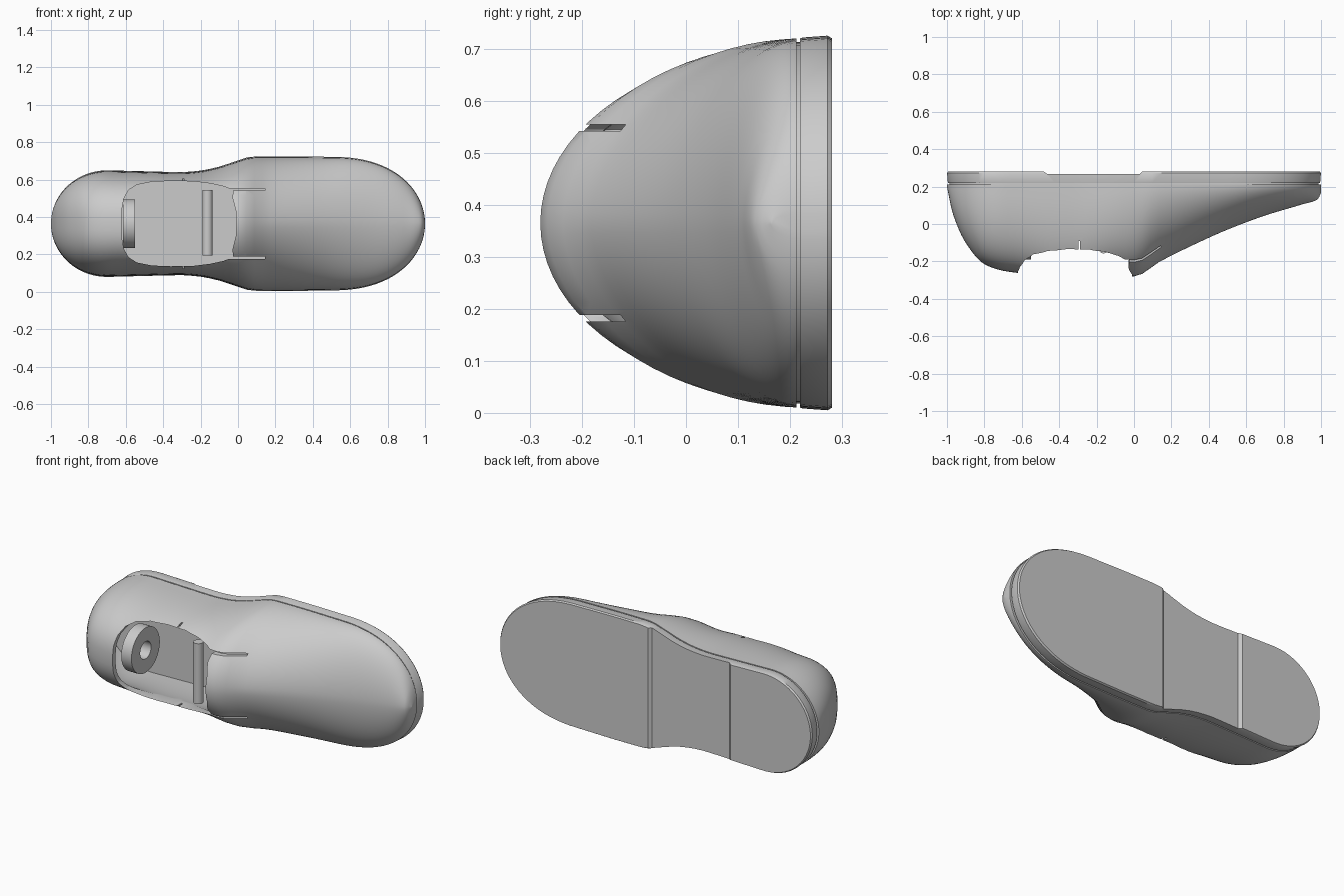
import bpy, bmesh, math

if "Cube" in bpy.data.objects:
    bpy.data.objects.remove(bpy.data.objects["Cube"])

ZC = 0.365  # mid-width of the shoe


def curve(pts, x):
    """Smooth (Hermite) interpolation through a few control points."""
    n = len(pts)
    i = max(0, min(n - 2, sum(1 for p in pts if p[0] <= x) - 1))

    def slope(k):
        def d(a):
            return (pts[a + 1][1] - pts[a][1]) / (pts[a + 1][0] - pts[a][0])
        if k == 0:
            return d(0)
        if k == n - 1:
            return d(n - 2)
        a, b = d(k - 1), d(k)
        return 0 if a * b <= 0 else 2 * a * b / (a + b)
    (x0, y0), (x1, y1) = pts[i], pts[i + 1]
    h = x1 - x0
    t = (x - x0) / h
    return ((2*t**3 - 3*t*t + 1) * y0 + (t**3 - 2*t*t + t) * h * slope(i)
            + (3*t*t - 2*t**3) * y1 + (t**3 - t*t) * h * slope(i + 1))


WIDTH = [(-.7, .285), (-.5, .28), (-.3, .276), (-.2, .284), (-.1, .305),
         (0, .338), (.08, .359), (.25, .36), (.5, .357)]
TOP = [(-1, .2), (-.97, .06), (-.9, -.1), (-.8, -.215), (-.7, -.25), (-.6, -.265),
       (-.4, -.31), (-.3, -.31), (-.1, -.275), (0, -.28), (.14, -.2), (.3, -.12),
       (.5, -.03), (.7, .045), (.9, .105), (.98, .13), (1, .165)]
ROUND = [(-1, 2.4), (-.3, 2.5), (0, 2.0), (.2, 1.75), (1, 1.8)]


def half_width(x):
    if x < -.7:
        return .285 * math.sqrt(max(0, 1 - ((x + .7) / .3) ** 2))
    if x > .5:
        return .357 * math.sqrt(max(0, 1 - ((x - .5) / .5) ** 2.3))
    return curve(WIDTH, x)


def stations(n):
    return [-.9995 * math.cos(math.pi * i / n) for i in range(n + 1)]


def loft(name, rings):
    """Skin a list of equal closed loops and cap both ends."""
    bm = bmesh.new()
    loops = [[bm.verts.new(p) for p in r] for r in rings]
    m = len(rings[0])
    for a, b in zip(loops, loops[1:]):
        for j in range(m):
            k = (j + 1) % m
            bm.faces.new((a[j], a[k], b[k], b[j]))
    bm.faces.new(loops[0])
    bm.faces.new(loops[-1])
    bmesh.ops.recalc_face_normals(bm, faces=bm.faces)
    me = bpy.data.meshes.new(name)
    bm.to_mesh(me)
    bm.free()
    ob = bpy.data.objects.new(name, me)
    bpy.context.collection.objects.link(ob)
    return ob


def body(name, inset, base):
    """Foot-shaped solid made of superellipse sections along x."""
    rings = []
    for x in stations(72):
        w = half_width(x) * .985 * (1 - inset / .3)
        h = max(.01, base - curve(TOP, x) - inset)
        e = 2 / curve(ROUND, x)
        ring = []
        for j in range(41):
            a = math.pi * j / 40
            c, s = math.cos(a), max(0, math.sin(a))
            ring.append((x * (1 - inset), base - h * s ** e,
                         ZC + w * math.copysign(abs(c) ** e, c)))
        rings.append(ring)
    return loft(name, rings)


def plate(name, layers):
    """Sole-outline plate; layers are (y, scale)."""
    xs = stations(64)
    out = [(x, half_width(x)) for x in xs] + [(x, -half_width(x)) for x in reversed(xs)]
    return loft(name, [[(x * (1 - (1 - s) * .4), y, ZC + z * s) for x, z in out]
                       for y, s in layers])


def box(name, x0, x1, y0, y1, z0, z1):
    return loft(name, [[(x, y0, z0), (x, y1, z0), (x, y1, z1), (x, y0, z1)]
                       for x in (x0, x1)])


def cut(ob, cutter):
    cutter.hide_render = True
    cutter.hide_set(True)
    m = ob.modifiers.new("cut", 'BOOLEAN')
    m.operation = 'DIFFERENCE'
    m.solver = 'EXACT'
    m.object = cutter


def bake(ob):
    """Apply the cuts, remove the cutters and shade smooth."""
    cutters = [m.object for m in ob.modifiers]
    bpy.ops.object.select_all(action='DESELECT')
    bpy.context.view_layer.objects.active = ob
    ob.select_set(True)
    for m in list(ob.modifiers):
        bpy.ops.object.modifier_apply(modifier=m.name)
    for c in cutters:
        bpy.data.objects.remove(c)
    bpy.ops.object.shade_smooth_by_angle(angle=math.radians(35))


def disc(x, y, r, n=48):
    return [(x, y + r * math.cos(2 * math.pi * i / n),
             ZC + r * math.sin(2 * math.pi * i / n)) for i in range(n)]


# hollow upper with foot opening
upper = body("upper", 0, .212)
cut(upper, body("cavity_cutter", .025, .185))
side = [(-.62, .08), (-.61, .135), (-.585, .18), (-.54, .208), (-.46, .224), (-.36, .228),
        (-.24, .226), (-.15, .215), (-.08, .2), (-.025, .18), (-.03, .14), (-.012, .07)]
loop = [(x, ZC + z) for x, z in side] + [(x, ZC - z) for x, z in reversed(side)]
cut(upper, loft("opening_cutter", [[(x, y, z) for x, z in loop] for y in (-.5, .1)]))

# tongue slits and rim notches, both sides
for s in (-1, 1):
    z = ZC + s * .183
    cut(upper, box("slit_cutter", -.06, .145, -.4, -.05, z - .006, z + .006))
    z = ZC + s * .24
    cut(upper, box("notch_cutter", -.298, -.288, -.3, -.092, z - .06, z + .06))
bake(upper)

# inset welt leaves the groove above the sole
bake(plate("welt", [(.205, .965), (.23, .965)]))

# outsole with raised arch
sole = plate("sole", [(.219, .985), (.224, .99), (.272, 1), (.281, .985)])
arch = [(-.487, .3), (-.483, .281), (-.465, .268), (.03, .268), (.05, .285), (.055, .3)]
cut(sole, loft("arch_cutter", [[(x, y, z) for x, y in arch] for z in (-.2, 1)]))
bake(sole)

# ring fixed to the inner heel wall
ring = loft("heel_ring", [disc(-.615, -.06, .13), disc(-.55, -.06, .13)])
cut(ring, loft("ring_hole_cutter", [disc(-.7, -.06, .05), disc(-.5, -.06, .05)]))
bake(ring)

# cross bar in the opening
bpy.ops.mesh.primitive_cylinder_add(vertices=32, radius=.027, depth=.35,
                                    location=(-.163, -.13, .37))
bar = bpy.context.object
bar.name = "cross_bar"
bake(bar)
